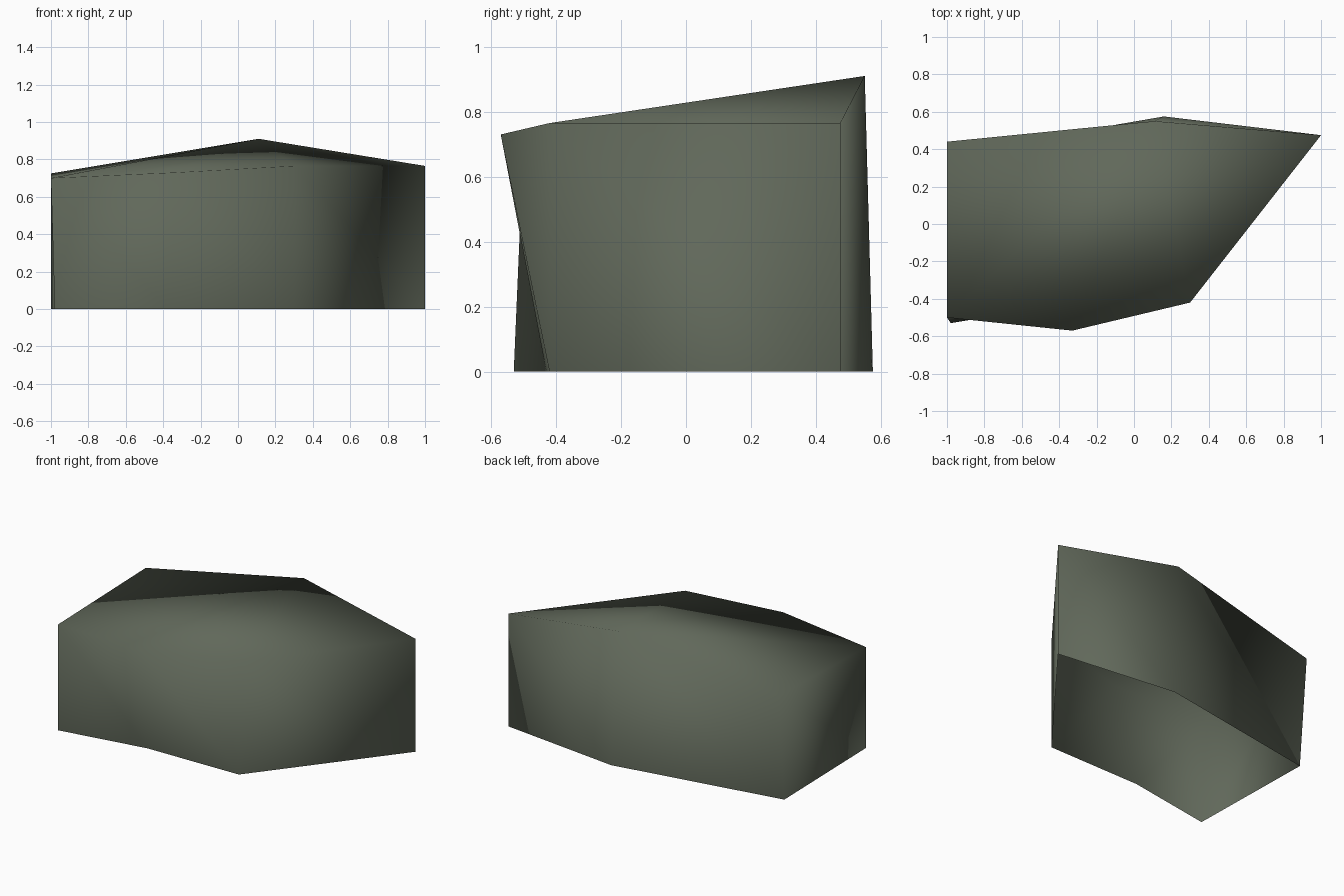
import bpy
import bmesh

# Remove the default cube
cube = bpy.data.objects.get("Cube")
if cube:
    bpy.data.objects.remove(cube, do_unlink=True)

# Single dark moss-grey stone colour
stone = bpy.data.materials.new("dark_mossy_stone")
stone.use_nodes = True
colour = (0.118, 0.138, 0.102, 1)
stone.diffuse_color = colour
shader = next(n for n in stone.node_tree.nodes if n.type == 'BSDF_PRINCIPLED')
shader.inputs["Base Color"].default_value = colour
shader.inputs["Roughness"].default_value = 0.9

# Ground outline and upper rim, both counter-clockwise from the front corner
ground = [(-0.98, -0.53, 0), (-0.38, -0.43, 0), (0.30, -0.42, 0),
          (1.0, 0.475, 0), (0.16, 0.575, 0), (-1.0, 0.375, 0)]
rim = [(-1.0, -0.50, 0.70), (-0.33, -0.57, 0.73), (0.30, -0.42, 0.765),
       (1.0, 0.475, 0.765), (0.11, 0.55, 0.91), (-1.0, 0.44, 0.725)]

bm = bmesh.new()
low = [bm.verts.new(p) for p in ground]
high = [bm.verts.new(p) for p in rim]
count = len(low)

# Rock walls, split along one diagonal; the underside stays open
for i in range(count):
    j = (i + 1) % count
    bm.faces.new((low[i], low[j], high[i]))
    bm.faces.new((low[j], high[j], high[i]))

# Sloping top, fanned out from the peak
peak = 4
for k in range(1, count - 1):
    a, b = (peak + k) % count, (peak + k + 1) % count
    bm.faces.new((high[peak], high[a], high[b]))

# Soft shading over the whole rock
for face in bm.faces:
    face.smooth = True

mesh = bpy.data.meshes.new("rock")
bm.to_mesh(mesh)
bm.free()
mesh.materials.append(stone)
rock = bpy.data.objects.new("rock", mesh)
bpy.context.collection.objects.link(rock)
